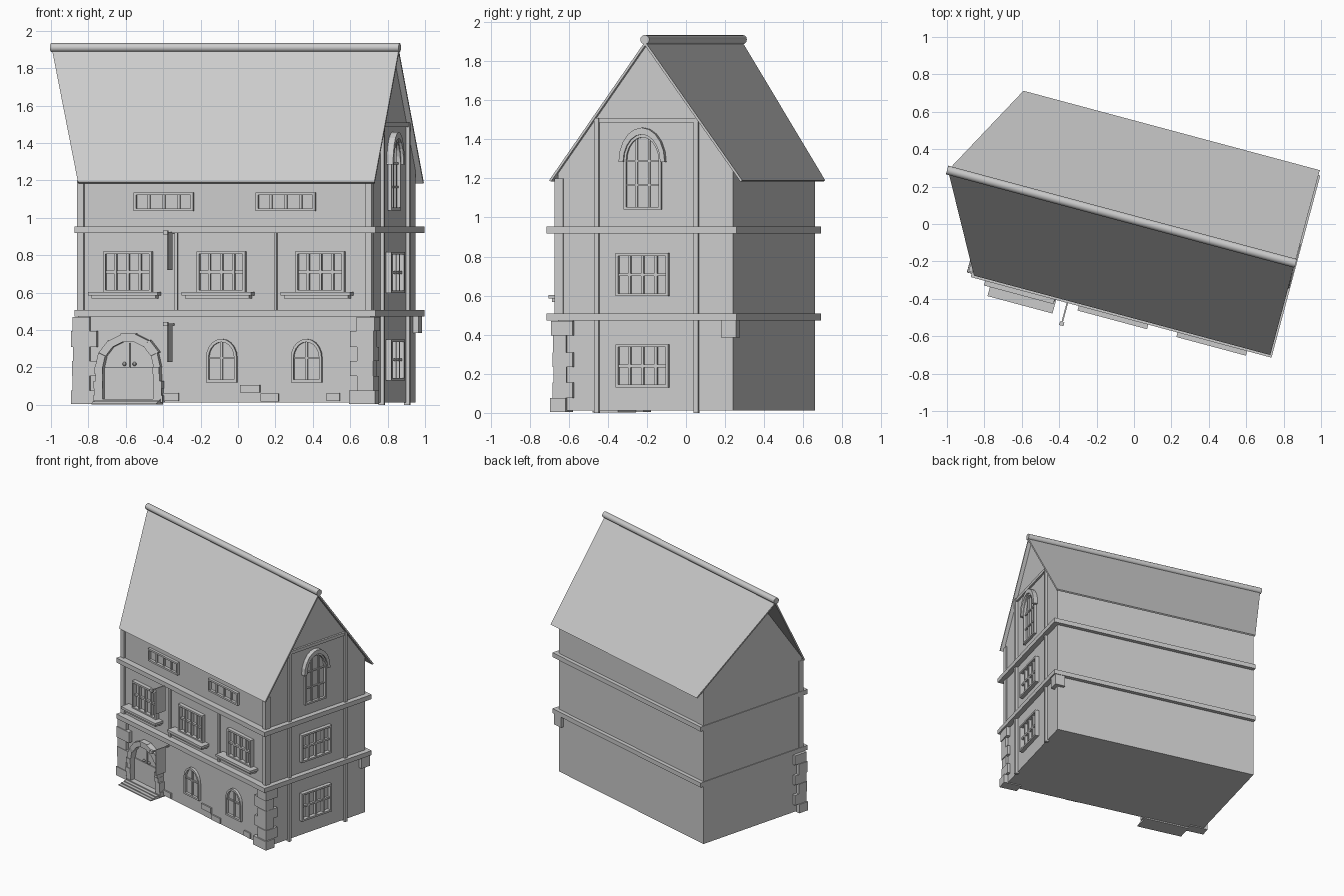
import bpy, bmesh, math, random
from mathutils import Matrix, Vector

if "Cube" in bpy.data.objects:
    bpy.data.objects.remove(bpy.data.objects["Cube"], do_unlink=True)

random.seed(4)
TURN = Matrix.Rotation(math.radians(-15), 4, "Z")   # whole house is turned
LEFT, RIGHT, FRONT, BACK = -0.765, 0.855, -0.45, 0.478
EAVE_Z, RIDGE_Z, RIDGE_V = 1.19, 1.90, 0.02

stone = bpy.data.materials.new("plain grey")
stone.use_nodes = True
stone.diffuse_color = (0.6, 0.6, 0.6, 1)
stone.node_tree.nodes["Principled BSDF"].inputs["Base Color"].default_value = (0.6, 0.6, 0.6, 1)


def on_front(s, z, d):
    return Vector((s, FRONT - d, z))


def on_right(s, z, d):
    return Vector((RIGHT + d, s, z))


def plain(s, z, d):
    return Vector((s, d, z))


def prism(bm, wall, outline, d0, d1):
    """Extrude an outline of (s, z) points from depth d0 to d1."""
    a = [bm.verts.new(wall(s, z, d0)) for s, z in outline]
    b = [bm.verts.new(wall(s, z, d1)) for s, z in outline]
    bm.faces.new(a)
    bm.faces.new(b[::-1])
    for i in range(len(a)):
        j = (i + 1) % len(a)
        bm.faces.new((a[i], b[i], b[j], a[j]))


def box(bm, wall, s0, s1, z0, z1, d0, d1):
    prism(bm, wall, [(s0, z0), (s1, z0), (s1, z1), (s0, z1)], d0, d1)


def arch(bm, wall, s, z, r_in, r_out, n, d, stretch=1.0, jitter=0.0):
    """Half ring of n wedge stones."""
    for i in range(n):
        a0, a1 = math.pi * i / n, math.pi * (i + 1) / n
        ro = r_out + random.uniform(-jitter, jitter)
        pts = [(r_in, a0), (ro, a0), (ro, a1), (r_in, a1)]
        prism(bm, wall, [(s + r * math.cos(a), z + stretch * r * math.sin(a)) for r, a in pts],
              -0.01, d + random.uniform(-jitter, jitter))


def finish(name, bm):
    bmesh.ops.recalc_face_normals(bm, faces=bm.faces)
    bm.transform(TURN)
    mesh = bpy.data.meshes.new(name)
    bm.to_mesh(mesh)
    bm.free()
    mesh.materials.append(stone)
    obj = bpy.data.objects.new(name, mesh)
    bpy.context.collection.objects.link(obj)
    return obj


def single(name, wall, *dims):
    bm = bmesh.new()
    box(bm, wall, *dims)
    return finish(name, bm)


def window(name, wall, s, w, z0, z1, cols, rows, d=0.03):
    """Rectangular frame with glazing bars."""
    bm = bmesh.new()
    h, t = w / 2, 0.014
    for e in (s - h, s + h - t):
        box(bm, wall, e, e + t, z0, z1, -0.01, d)
    for e in (z0, z1 - t):
        box(bm, wall, s - h, s + h, e, e + t, -0.01, d)
    for i in range(1, cols):
        c = s - h + w * i / cols
        box(bm, wall, c - t / 2, c + t / 2, z0, z1, -0.01, d - 0.01)
    for i in range(1, rows):
        c = z0 + (z1 - z0) * i / rows
        box(bm, wall, s - h, s + h, c - t / 2, c + t / 2, -0.01, d - 0.012)
    finish(name, bm)


def arched_window(name, wall, s, r, z0, spring, cols, rows, stretch, d=0.02):
    """Round-headed frame with glazing bars."""
    bm = bmesh.new()
    t = 0.014
    arch(bm, wall, s, spring, r - t, r, 10, d, stretch)
    for e in (s - r, s + r - t):
        box(bm, wall, e, e + t, z0, spring, -0.01, d)
    box(bm, wall, s - r, s + r, z0, z0 + t, -0.01, d)
    for i in range(1, cols):
        off = -r + 2 * r * i / cols
        top = spring + stretch * math.sqrt((r - t / 2) ** 2 - off ** 2)
        box(bm, wall, s + off - 0.005, s + off + 0.005, z0, top, -0.01, d - 0.008)
    for i in range(1, rows + 1):
        c = z0 + (spring - z0) * i / rows
        box(bm, wall, s - r, s + r, c - 0.005, c + 0.005, -0.01, d - 0.01)
    finish(name, bm)


# Walls: gabled profile stretched along the house
def under_roof(v, edge):
    return EAVE_Z + (RIDGE_Z - EAVE_Z) * (v - edge) / (RIDGE_V - edge) - 0.012


EDGE_F, EDGE_B = -0.488, 0.535
profile = [(FRONT, 0.012), (BACK, 0.012), (BACK, under_roof(BACK, EDGE_B)),
           (RIDGE_V, RIDGE_Z - 0.012), (FRONT, under_roof(FRONT, EDGE_F))]
bm = bmesh.new()
prism(bm, lambda s, z, d: Vector((d, s, z)), profile, LEFT, RIGHT)
finish("walls", bm)

# Roof slopes, raked outward at the left gable
for name, edge in (("front_roof", EDGE_F), ("back_roof", EDGE_B)):
    bm = bmesh.new()
    corners = [(-0.755, edge, EAVE_Z), (0.885, edge, EAVE_Z),
               (0.885, RIDGE_V, RIDGE_Z), (-1.035, RIDGE_V, RIDGE_Z)]
    face = bm.faces.new([bm.verts.new(c) for c in corners])
    face.normal_update()
    if face.normal.z < 0:
        face.normal_flip()
    normal = face.normal.copy()
    new = bmesh.ops.extrude_face_region(bm, geom=[face])["geom"]
    for v in new:
        if isinstance(v, bmesh.types.BMVert):
            v.co -= normal * 0.012
    if not face.is_valid or len(bm.faces) < 6:
        bm.faces.new([v for v in bm.verts][:4])
    finish(name, bm)

# Ridge roll
bm = bmesh.new()
place = Matrix.Translation((-0.075, RIDGE_V, 1.91)) @ Matrix.Rotation(math.pi / 2, 4, "Y")
bmesh.ops.create_cone(bm, cap_ends=True, segments=12, radius1=0.024, radius2=0.024,
                      depth=1.93, matrix=place)
ridge = finish("ridge_roll", bm)
bpy.context.view_layer.objects.active = ridge
ridge.select_set(True)
bpy.ops.object.shade_smooth_by_angle(angle=math.radians(40))

# Storey bands round the house
for name, z in (("lower_band", 0.472), ("upper_band", 0.918)):
    single(name, plain, LEFT - 0.005, 0.895, z, z + 0.036, -0.5, 0.508)

# Timber posts
for name, u in (("left_corner_post", LEFT), ("right_corner_post", RIGHT - 0.026)):
    single(name, plain, u - 0.003, u + 0.035, 0.5, 1.2, FRONT - 0.014, FRONT + 0.03)
for u in (-0.22, 0.33):
    single("front_post", on_front, u - 0.008, u + 0.008, 0.5, 0.92, -0.01, 0.012)
for v in (-0.24, 0.287):
    single("gable_post", on_right, v - 0.012, v + 0.012, 0, 1.51, -0.01, 0.02)
single("gable_beam", on_right, -0.24, 0.287, 1.485, 1.51, -0.01, 0.015)
single("back_corner_bracket", plain, RIGHT - 0.05, RIGHT + 0.03, 0.385, 0.475, BACK - 0.055, BACK + 0.025)

# Front windows and sills
for u in (-0.485, 0.033, 0.58):
    window("middle_window", on_front, u, 0.27, 0.6, 0.82, 4, 2)
    bm = bmesh.new()
    box(bm, on_front, u - 0.205, u + 0.18, 0.585, 0.604, -0.01, 0.075)
    box(bm, on_front, u - 0.19, u + 0.165, 0.567, 0.586, -0.01, 0.06)
    finish("window_sill", bm)
for u in (-0.288, 0.387):
    window("attic_window", on_front, u, 0.33, 1.035, 1.135, 4, 1, 0.02)
for u in (0.033, 0.503):
    arched_window("ground_window", on_front, u, 0.085, 0.12, 0.25, 2, 1, 1.2)

# Gable windows
for z in (0.13, 0.597):
    window("gable_window", on_right, 0.003, 0.28, z, z + 0.22, 4, 2)
arched_window("tall_window", on_right, 0.003, 0.1, 1.04, 1.29, 3, 2, 1.4)
bm = bmesh.new()
arch(bm, on_right, 0.003, 1.285, 0.098, 0.122, 10, 0.035, 1.43)
finish("tall_window_hood", bm)

# Doorway: leaf, knobs, stone surround and steps
DOOR = -0.477
single("door_leaf", on_front, DOOR - 0.14, DOOR + 0.14, 0.015, 0.2, -0.01, 0.008)
single("door_seam", on_front, DOOR - 0.003, DOOR + 0.003, 0.02, 0.33, -0.01, 0.012)
for s in (-0.028, 0.028):
    bm = bmesh.new()
    bmesh.ops.create_uvsphere(bm, u_segments=8, v_segments=6, radius=0.011,
                              matrix=Matrix.Translation(on_front(DOOR + s, 0.218, 0.012)))
    finish("door_knob", bm)
bm = bmesh.new()
arch(bm, on_front, DOOR, 0.2, 0.14, 0.183, 7, 0.04, 1.0, 0.006)
for side in (-1, 1):
    for i in range(5):
        out = 0.178 + 0.008 * (4 - i) / 2 + random.uniform(-0.005, 0.005)
        ends = sorted((DOOR + side * 0.14, DOOR + side * out))
        box(bm, on_front, *ends, 0.012 + i * 0.038, 0.05 + i * 0.038, -0.01, 0.045 + random.uniform(0, 0.015))
finish("door_surround", bm)
bm = bmesh.new()
for i in range(4):
    box(bm, on_front, DOOR - 0.18, DOOR + 0.18, 0.002, 0.01 + 0.007 * i, -0.01, 0.125 - 0.025 * i)
finish("door_steps", bm)

# Hanging signs on poles
for z in (0.23, 0.72):
    bm = bmesh.new()
    box(bm, on_front, -0.239, -0.231, z + 0.195, z + 0.205, -0.01, 0.165)
    box(bm, on_front, -0.247, -0.223, z + 0.19, z + 0.212, 0.155, 0.175)
    box(bm, on_front, -0.238, -0.232, z, z + 0.195, 0.04, 0.13)
    finish("hanging_sign", bm)

# Rough corner stones on the front corners
for name, corner, inward in (("left_quoins", LEFT, 1), ("right_quoins", RIGHT, -1)):
    bm = bmesh.new()
    z = 0.005
    for i, height in enumerate((0.07, 0.08, 0.08, 0.075, 0.085, 0.075)):
        proud = random.uniform(0.018, 0.03) + (0.012 if i == 0 else 0)
        reach, depth = (0.11, 0.05) if i % 2 == 0 else (0.07, 0.085)
        ends = sorted((corner - inward * proud, corner + inward * reach))
        box(bm, plain, *ends, z, z + height, FRONT - proud, FRONT + depth)
        z += height
    finish(name, bm)

# Loose bricks showing through the plaster
for u, w, z in ((-0.255, 0.1, 0.02), (0.19, 0.108, 0.065), (0.297, 0.1, 0.018), (0.65, 0.07, 0.02)):
    single("exposed_brick", on_front, u - w / 2, u + w / 2, z, z + 0.042, -0.01, 0.012)
